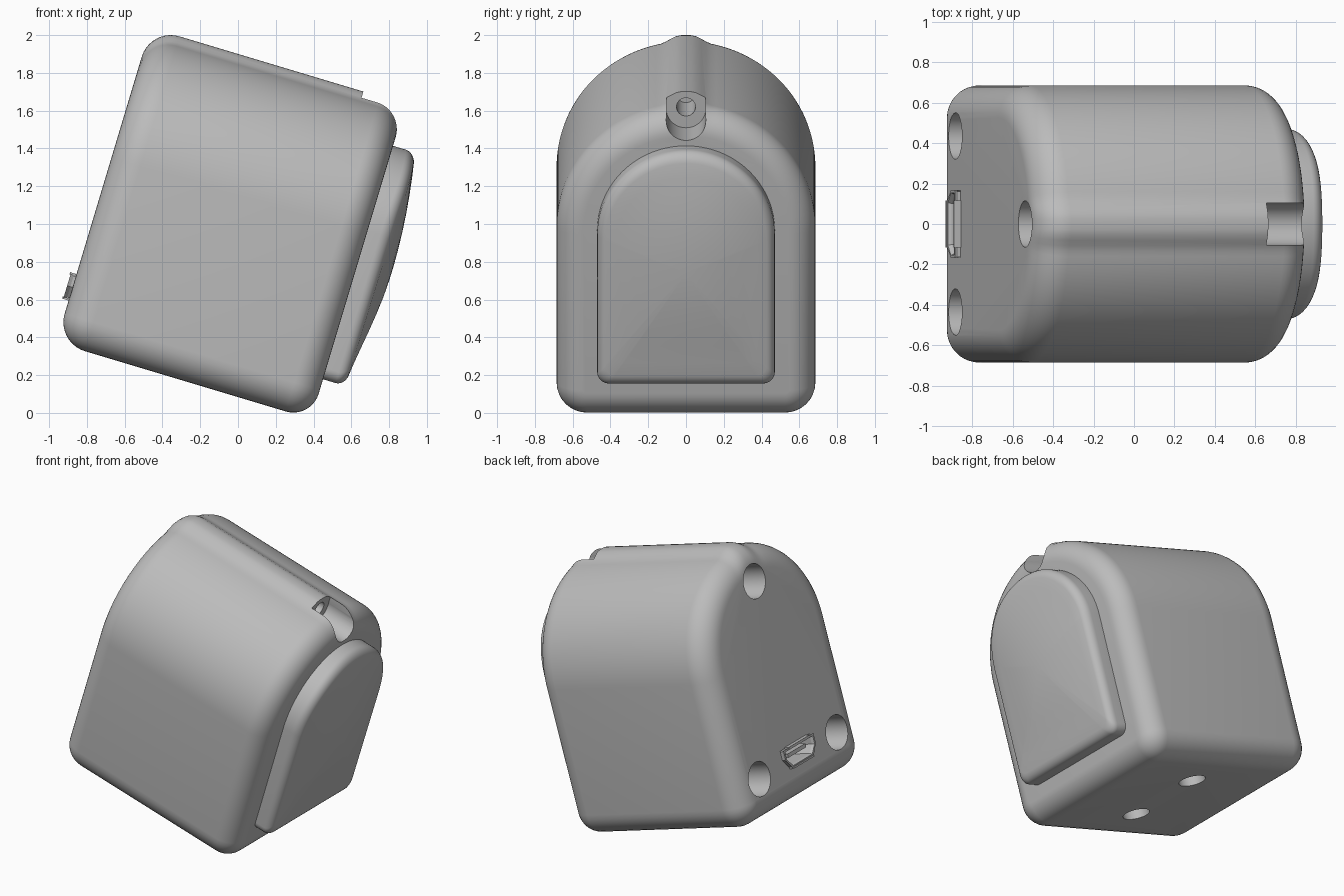
import bpy, bmesh, math
from mathutils import Matrix, Vector

if "Cube" in bpy.data.objects:
    bpy.data.objects.remove(bpy.data.objects["Cube"])

TILT = Matrix.Rotation(math.radians(16.7), 4, 'Y')
BACK, FRONT = -1.03, 0.38       # end faces along the body axis

grey = bpy.data.materials.new("plain_grey")
grey.use_nodes = True
grey.diffuse_color = (0.5, 0.5, 0.5, 1)
grey.node_tree.nodes["Principled BSDF"].inputs["Base Color"].default_value = (0.5, 0.5, 0.5, 1)


def finish(name, bm):
    """Turn a bmesh built along the body axis into a tilted object."""
    bmesh.ops.recalc_face_normals(bm, faces=bm.faces)
    bm.transform(TILT)
    mesh = bpy.data.meshes.new(name)
    bm.to_mesh(mesh)
    bm.free()
    mesh.materials.append(grey)
    ob = bpy.data.objects.new(name, mesh)
    bpy.context.collection.objects.link(ob)
    return ob


def loft(name, rings):
    """Skin a list of equal-length rings and cap both ends."""
    bm = bmesh.new()
    loops = [[bm.verts.new(p) for p in ring] for ring in rings]
    for lo, hi in zip(loops, loops[1:]):
        for i in range(len(lo)):
            j = (i + 1) % len(lo)
            bm.faces.new((lo[i], lo[j], hi[j], hi[i]))
    bm.faces.new(loops[0])
    bm.faces.new(loops[-1])
    return finish(name, bm)


def arc(cy, cu, r, start, end, n):
    angles = [math.radians(start + (end - start) * i / n) for i in range(n + 1)]
    return [(cy + r * math.cos(t), cu + r * math.sin(t)) for t in angles]


def arch(half, bottom, centre, corner, inset=0.0, ridge=0.0):
    """Arched outline (y, u) with rounded bottom corners and an optional crown ridge."""
    r = max(corner - inset, 0.004)
    side, base = half - inset, bottom + inset
    pts = []
    for y, u in arc(0, centre, side, 0, 180, 80):
        if u > centre:
            t = max(0, min(1, (0.14 - abs(y)) / 0.11))
            u += ridge * t * t * (3 - 2 * t)
        pts.append((y, u))
    pts += arc(r - side, base + r, r, 180, 270, 8)
    pts += arc(side - r, base + r, r, 270, 360, 8)
    return pts


def cylinder(name, centre, axis, radius, depth):
    bm = bmesh.new()
    turn = Vector(axis).to_track_quat('Z', 'Y').to_matrix().to_4x4()
    bmesh.ops.create_cone(bm, cap_ends=True, segments=48, radius1=radius, radius2=radius,
                          depth=depth, matrix=Matrix.Translation(centre) @ turn)
    return finish(name, bm)


def box(name, centre, size):
    bm = bmesh.new()
    bmesh.ops.create_cube(bm, size=1, matrix=Matrix.Translation(centre) @ Matrix.Diagonal((*size, 1)))
    return finish(name, bm)


def cut(target, cutter):
    cutter.hide_render = True
    mod = target.modifiers.new("cut", 'BOOLEAN')
    mod.operation, mod.solver, mod.object = 'DIFFERENCE', 'EXACT', cutter
    bpy.context.view_layer.objects.active = target
    bpy.ops.object.modifier_apply(modifier=mod.name)
    bpy.data.objects.remove(cutter)


def smooth(ob, angle=35):
    bpy.ops.object.select_all(action='DESELECT')
    ob.select_set(True)
    bpy.context.view_layer.objects.active = ob
    bpy.ops.object.shade_smooth_by_angle(angle=math.radians(angle))


# Housing: arched block with rounded ends
rings = []
for i in range(11):
    t = math.radians(9 * i)
    r = 0.16
    rings.append([(BACK + r * (1 - math.sin(t)), y, u)
                  for y, u in arch(0.685, 0.08, 1.1, 0.16, r * (1 - math.cos(t)), 0.035)][:])
rings.reverse()
rings = rings[::-1]
# the back rounding runs from the face outward to the full outline
rings = []
for i in range(11):
    t = math.radians(9 * i)
    r = 0.16
    outline = arch(0.685, 0.08, 1.1, 0.16, r * (1 - math.sin(t)), 0.035)
    rings.append([(BACK + r * (1 - math.cos(t)), y, u) for y, u in outline])
for i in range(11):
    t = math.radians(9 * i)
    r = 0.14
    outline = arch(0.685, 0.08, 1.1, 0.16, r * (1 - math.cos(t)), 0.035 * (1 - i / 10))
    rings.append([(FRONT - r * (1 - math.sin(t)), y, u) for y, u in outline])
housing = loft("housing", rings)

# Notch at the front of the crown, with its small bore
cut(housing, cylinder("notch_cutter", (0.397, 0, 1.725), (1, 0, 0), 0.105, 0.5))
cut(housing, box("notch_top_cutter", (0.397, 0, 1.875), (0.5, 0.208, 0.3)))
cut(housing, cylinder("bore_cutter", (0.1, 0, 1.735), (1, 0, 0), 0.05, 0.4))

# Screw holes in the back and fixing holes underneath
for y, u in ((0, 1.56), (0.435, 0.36), (-0.435, 0.36)):
    cut(housing, cylinder("screw_hole_cutter", (BACK, y, u), (1, 0, 0), 0.115, 0.5))
for y in (0.28, -0.28):
    cut(housing, cylinder("base_hole_cutter", (-0.29, y, 0.08), (0, 0, 1), 0.088, 0.4))


# Socket: flared shell in a pocket, with a tongue
def socket_ring(x, grow):
    half = [(0.16, 0.06), (0.16, 0.0), (0.11, -0.06)]
    pts = half + [(-y, u) for y, u in reversed(half)]
    return [(x, y * (1 + grow / 0.16), 0.385 + u * (1 + grow / 0.06)) for y, u in pts]


cut(housing, loft("socket_cutter", [socket_ring(BACK - 0.1, 0.006), socket_ring(BACK + 0.2, 0.006)]))
smooth(housing)
loft("socket_shell", [socket_ring(BACK + 0.18, 0), socket_ring(BACK - 0.012, 0),
                      socket_ring(BACK - 0.03, 0.008), socket_ring(BACK - 0.03, -0.006),
                      socket_ring(BACK - 0.012, -0.013), socket_ring(BACK + 0.16, -0.013)])
box("socket_tongue", (BACK + 0.08, 0, 0.395), (0.16, 0.2, 0.025))
for name, u in (("upper", 0.452), ("lower", 0.318)):
    box(name + "_socket_lip", (BACK - 0.018, 0, u), (0.035, 0.23, 0.012))

# Front panel: arched pillow with a softly rounded rim
rim = arch(0.47, 0.30, 1.12, 0.06)
MID = 0.945


def panel_ring(scale, drop):
    out = []
    for y, u in rim:
        y, u = y * scale, MID + (u - MID) * scale
        dome = (1 - (y / 0.47) ** 2) * (1 - ((u - MID) / 0.65) ** 2)
        out.append((0.50 + 0.066 * max(dome, 0) - drop, y, u))
    return out


panel = [[(FRONT - 0.02, y, u) for y, u in rim]]
for i in range(7):
    t = math.radians(15 * i)
    panel.append(panel_ring(1 - 0.09 * (1 - math.cos(t)), 0.05 * (1 - math.sin(t))))
panel += [panel_ring(s, 0) for s in (0.8, 0.65, 0.5, 0.35, 0.2, 0.06)]
smooth(loft("front_panel", panel), 40)
